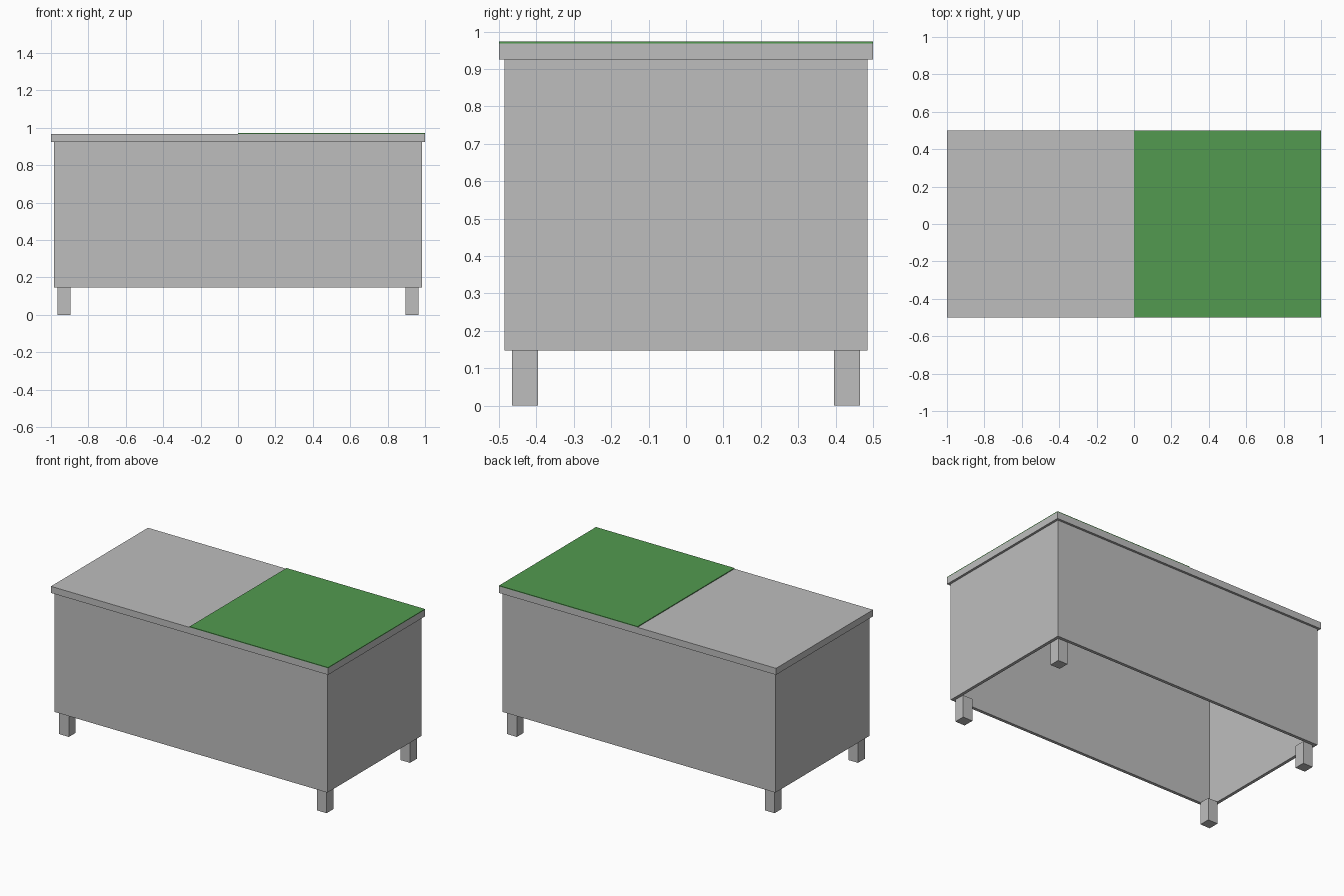
import bpy, bmesh

if "Cube" in bpy.data.objects:
    bpy.data.objects.remove(bpy.data.objects["Cube"])


def material(name, rgb):
    m = bpy.data.materials.new(name)
    m.diffuse_color = (*rgb, 1)
    m.use_nodes = True
    m.node_tree.nodes["Principled BSDF"].inputs["Base Color"].default_value = m.diffuse_color
    return m


grey = material("light grey", (0.515, 0.515, 0.515))
green = material("green", (0.084, 0.323, 0.08))


def box(name, x, y, z, mat, open_ends=False):
    """Box spanning the given (min, max) ranges."""
    bm = bmesh.new()
    bmesh.ops.create_cube(bm, size=1)
    for v in bm.verts:
        for i, (lo, hi) in enumerate((x, y, z)):
            v.co[i] = hi if v.co[i] > 0 else lo
    bm.normal_update()
    if open_ends:
        ends = [f for f in bm.faces if abs(f.normal.z) > 0.5]
        bmesh.ops.delete(bm, geom=ends, context='FACES_ONLY')
    me = bpy.data.meshes.new(name)
    bm.to_mesh(me)
    bm.free()
    me.materials.append(mat)
    ob = bpy.data.objects.new(name, me)
    bpy.context.collection.objects.link(ob)
    return ob


# Four thin walls, open underneath
walls = box("box_walls", (-0.985, 0.985), (-0.485, 0.485), (0.147, 0.925), grey, True)
solid = walls.modifiers.new("wall thickness", 'SOLIDIFY')
solid.thickness = 0.02
solid.offset = -1
solid.use_even_offset = True

# Overhanging lid with a thin green panel on its right half
box("lid", (-1, 1), (-0.5, 0.5), (0.925, 0.968), grey)
box("green_panel", (0, 1), (-0.5, 0.5), (0.968, 0.973), green)

# Square corner legs, just inside the walls
for sx, x_name in ((-1, "left"), (1, "right")):
    for sy, y_name in ((-1, "front"), (1, "back")):
        box(f"{y_name}_{x_name}_leg",
            sorted((sx * 0.895, sx * 0.965)),
            sorted((sy * 0.395, sy * 0.465)),
            (0, 0.147), grey)
